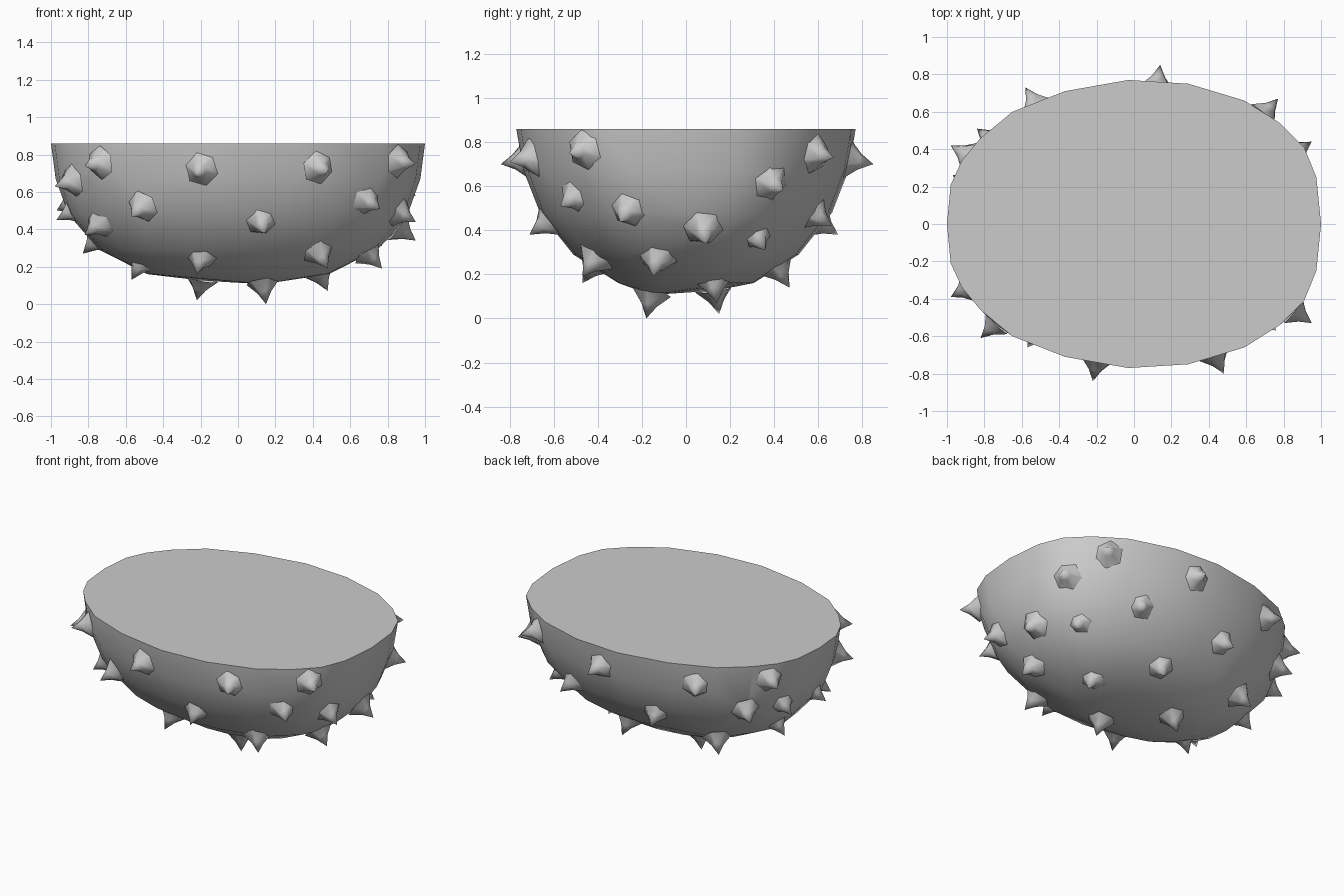
import bpy, bmesh, math
from mathutils import Vector

if "Cube" in bpy.data.objects:
    bpy.data.objects.remove(bpy.data.objects["Cube"])

CENTRE = Vector((0, 0, 0.86))
RADII = Vector((1.0, 0.77, 0.77))
LENGTH, RADIUS, SIDES = 0.11, 0.08, 6

# Spike tips, row by row from the front to the back
TIPS = [(-0.22, -0.84, 0.70), (0.48, -0.80, 0.71), (0.95, -0.53, 0.75), (-0.82, -0.61, 0.74),
        (0.14, -0.71, 0.38), (0.76, -0.57, 0.51), (-0.57, -0.66, 0.47), (-0.98, -0.39, 0.63),
        (-0.22, -0.47, 0.16), (0.48, -0.47, 0.19), (-0.82, -0.38, 0.37), (0.95, -0.30, 0.44),
        (0.15, -0.18, 0.0), (-0.57, -0.16, 0.13), (0.77, -0.15, 0.19), (-0.97, -0.11, 0.45),
        (-0.22, 0.15, 0.02), (0.48, 0.14, 0.07), (-0.83, 0.13, 0.27), (0.95, 0.09, 0.34),
        (-0.97, 0.26, 0.50), (0.77, 0.36, 0.31), (0.95, 0.44, 0.58), (-0.98, 0.42, 0.74),
        (0.15, 0.47, 0.14), (-0.56, 0.45, 0.19), (-0.84, 0.51, 0.50),
        (-0.22, 0.69, 0.38), (0.48, 0.66, 0.42),
        (0.14, 0.85, 0.70), (-0.58, 0.73, 0.70), (0.77, 0.67, 0.73)]
tips = [Vector(t) for t in TIPS]

# Irregular rim outline, mirrored front to back
RIM = [(1, 0), (0.975, 0.25), (0.91, 0.41), (0.78, 0.54), (0.59, 0.66),
       (0.29, 0.75), (-0.03, 0.77), (-0.37, 0.71), (-0.65, 0.60),
       (-0.82, 0.46), (-0.92, 0.34), (-0.98, 0.21), (-1, 0)]
rim = RIM + [(x, -y) for x, y in RIM[-2:0:-1]]


def spike_frame(tip):
    """Base centre, outward direction and base ring of one spike."""
    d = tip - CENTRE
    n = Vector(d[i] / RADII[i] ** 2 for i in range(3)).normalized()
    n = (n + d.normalized()).normalized()
    base = tip - n * LENGTH
    u = n.orthogonal().normalized()
    v = n.cross(u)
    angles = [2 * math.pi * i / SIDES for i in range(SIDES)]
    return base, n, [u * math.cos(a) + v * math.sin(a) for a in angles]


def finish(bm, name, angle):
    bmesh.ops.recalc_face_normals(bm, faces=bm.faces)
    mesh = bpy.data.meshes.new(name)
    bm.to_mesh(mesh)
    bm.free()
    obj = bpy.data.objects.new(name, mesh)
    bpy.context.collection.objects.link(obj)
    bpy.ops.object.select_all(action='DESELECT')
    obj.select_set(True)
    bpy.context.view_layer.objects.active = obj
    bpy.ops.object.shade_smooth_by_angle(angle=math.radians(angle))


# Half shell body: hull around the rim, bulged inner rows and the spike bases
bm = bmesh.new()
rim_verts = [bm.verts.new((x, y, 0.86)) for x, y in rim]
for depth in (0.25, 0.5, 0.75, 0.92):
    sx = 0.99 * (1 - depth ** 2.4) ** (1 / 2.4)
    sy = 0.985 * (1 - depth ** 2.05) ** (1 / 2.05)
    for x, y in rim:
        bm.verts.new((x * sx, y * sy, 0.86 - 0.76 * depth))
for tip in tips:
    p = spike_frame(tip)[0]
    bm.verts.new(p)
bmesh.ops.convex_hull(bm, input=bm.verts)
# Replace whatever lies in the rim plane with one flat lid
lid = [f for f in bm.faces if all(v.co.z > 0.859 for v in f.verts)]
bmesh.ops.delete(bm, geom=lid, context='FACES')
bmesh.ops.delete(bm, geom=[v for v in bm.verts if not v.link_faces], context='VERTS')
border = [e for e in bm.edges if e.is_boundary]
bmesh.ops.holes_fill(bm, edges=border, sides=0)
finish(bm, "half_shell_body", 50)

# Spikes: flared cones with sunken bases
bm = bmesh.new()
for tip in tips:
    base, n, ring = spike_frame(tip)
    rows = []
    for rad, h in ((RADIUS * 1.15, -0.012), (RADIUS * 0.47, LENGTH * 0.42)):
        rows.append([bm.verts.new(base + r * rad + n * h) for r in ring])
    top = bm.verts.new(tip)
    for i in range(SIDES):
        j = (i + 1) % SIDES
        bm.faces.new((rows[0][i], rows[0][j], rows[1][j], rows[1][i]))
        bm.faces.new((rows[1][i], rows[1][j], top))
finish(bm, "spikes", 65)
